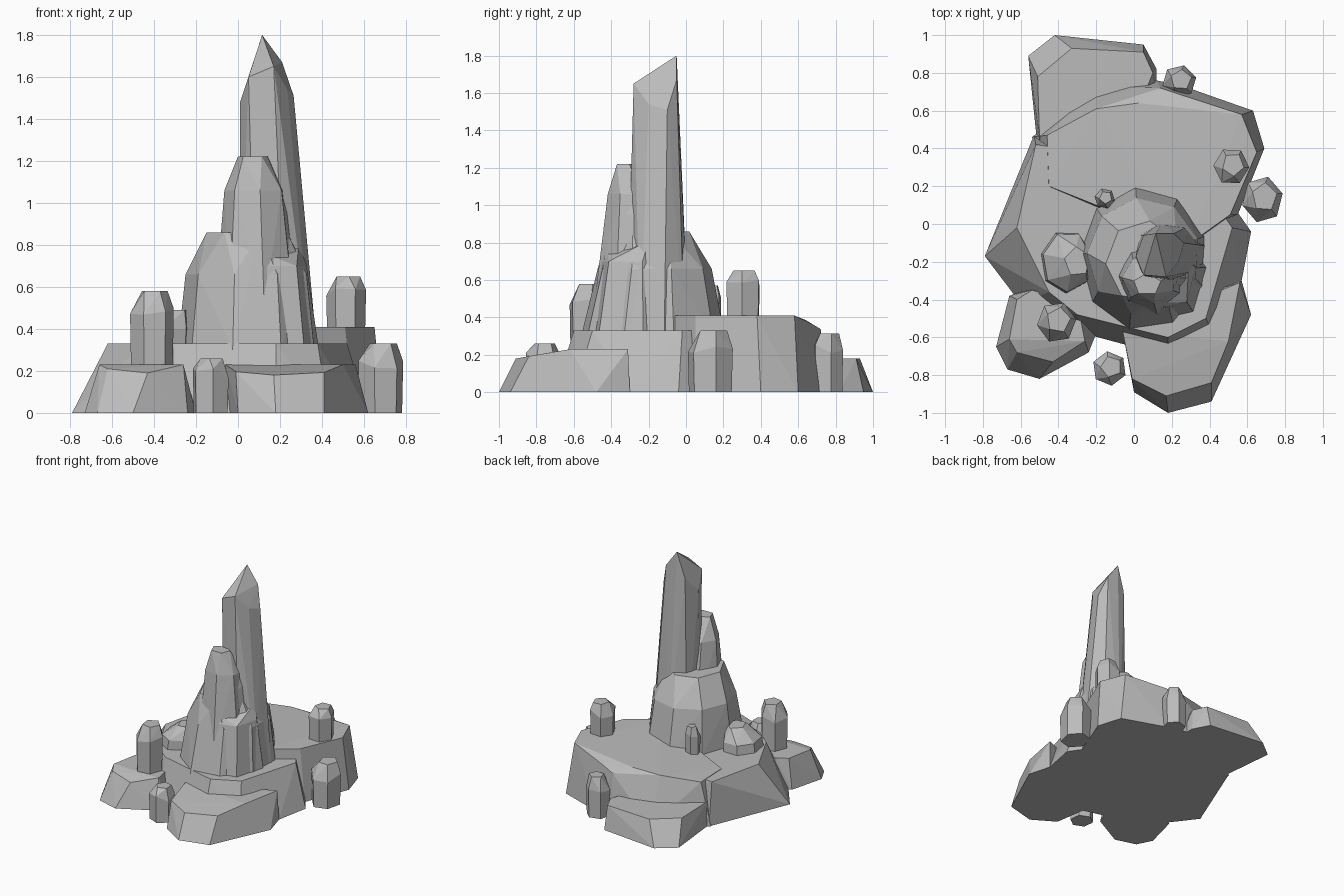
import bpy
import bmesh
import math
import random

old = bpy.data.objects.get("Cube")
if old:
    bpy.data.objects.remove(old, do_unlink=True)

stone = bpy.data.materials.new("stone_grey")
stone.use_nodes = True
grey = (.5, .5, .5, 1)
stone.diffuse_color = grey
stone.node_tree.nodes["Principled BSDF"].inputs["Base Color"].default_value = grey


def hull(name, points):
    """Faceted convex rock wrapped around the given points."""
    bm = bmesh.new()
    for point in points:
        bm.verts.new(point)
    result = bmesh.ops.convex_hull(bm, input=bm.verts)
    loose = [v for v in bm.verts if not v.link_faces]
    bmesh.ops.delete(bm, geom=loose, context='VERTS')
    bmesh.ops.dissolve_limit(bm, angle_limit=math.radians(2),
                             verts=bm.verts, edges=bm.edges)
    bmesh.ops.recalc_face_normals(bm, faces=bm.faces)
    mesh = bpy.data.meshes.new(name)
    bm.to_mesh(mesh)
    bm.free()
    mesh.materials.append(stone)
    rock = bpy.data.objects.new(name, mesh)
    bpy.context.collection.objects.link(rock)
    return rock


def slab(name, foot, top, height):
    """Low rock: ground outline joined to a top outline; height is a rule of x, y."""
    points = [(x, y, 0) for x, y in foot]
    points += [(x, y, height(x, y)) for x, y in top]
    return hull(name, points)


def ring(x, y, z, rx, ry, sides, turn=0):
    """Points of a level oval cross-section."""
    angles = [turn + math.tau * i / sides for i in range(sides)]
    return [(x + rx * math.cos(a), y + ry * math.sin(a), z) for a in angles]


def crystal(name, x, y, low, high, rx, ry, seed):
    """Small six-sided crystal with an uneven chamfered tip."""
    rng = random.Random(seed)
    turn = rng.uniform(0, math.pi / 3)
    tall = high - low
    points = ring(x, y, low, rx * .95, ry * .95, 6, turn)
    for px, py, pz in ring(x, y, high - tall * .28, rx, ry, 6, turn):
        points.append((px, py, pz + tall * rng.uniform(-.08, .1)))
    points += ring(x + rx * .1, y + ry * .1, high, rx * .62, ry * .62, 5, turn)
    return hull(name, points)


# Ground ledges
slab("main_ledge",
     [(-.79, -.17), (-.53, .47), (.3, .4), (.55, .06), (.62, -.04),
      (.57, -.3), (.43, -.6), (.18, -.7), (-.3, -.57), (-.6, -.42)],
     [(-.62, -.02), (-.52, .42), (.3, .3), (.52, -.02), (.38, -.5),
      (.18, -.6), (-.3, -.48), (-.45, -.36)],
     lambda x, y: .33)

slab("rear_plateau",
     [(-.54, .46), (-.2, .73), (.12, .76), (.26, .73), (.63, .6),
      (.69, .4), (.55, .05), (.1, -.12), (-.5, .3)],
     [(-.46, .47), (-.2, .61), (.02, .64), (.14, .72), (.26, .68), (.57, .58),
      (.65, .38), (.51, .05), (.3, -.1), (-.45, .2)],
     lambda x, y: .41 - max(0, -x) * .17 - max(0, y - .6) * .6)

slab("back_step",
     [(-.56, .89), (-.42, 1), (.05, .95), (.12, .82), (.12, .7), (-.51, .4)],
     [(-.51, .78), (-.33, .93), (.05, .91), (.1, .8), (.02, .6), (-.5, .45)],
     lambda x, y: .18)

slab("front_step",
     [(0, -.89), (.18, -1), (.41, -.94), (.62, -.48), (.57, -.3), (-.06, -.5)],
     [(-.01, -.82), (.17, -.91), (.41, -.84), (.5, -.62), (.56, -.31), (-.06, -.57)],
     lambda x, y: min(.23, .18 + (y + .91) * .18))

slab("side_step",
     [(-.73, -.65), (-.67, -.77), (-.5, -.82), (-.24, -.68), (-.2, -.58),
      (-.3, -.4), (-.55, -.34), (-.66, -.38)],
     [(-.66, -.61), (-.62, -.68), (-.43, -.73), (-.26, -.62), (-.3, -.42),
      (-.54, -.35), (-.62, -.4)],
     lambda x, y: min(.23, .19 + (y + .73) * .4))

# Central spires
hull("wide_spire",
     ring(.05, -.18, .3, .34, .39, 9, .3)
     + ring(.05, -.17, .66, .3, .31, 9, .3)
     + ring(.05, -.2, .86, .2, .22, 7, .5))

hull("front_shard",
     ring(.17, -.28, .3, .22, .25, 6, .2)
     + ring(.18, -.27, .7, .15, .19, 6, .2)
     + [(.29, -.2, .81), (.12, -.42, .76)])

hull("middle_spire",
     ring(.09, -.27, .5, .2, .22, 7, .4)
     + ring(.08, -.29, 1.06, .145, .13, 7, .4)
     + ring(.07, -.32, 1.22, .075, .06, 5, .3))

hull("side_shard",
     ring(.18, -.28, .6, .1, .13, 5, .2)
     + ring(.18, -.28, .95, .06, .09, 5, .2)
     + [(.17, -.31, 1.12), (.21, -.27, 1.06)])

hull("tall_spire",
     ring(.19, -.15, .3, .19, .17, 8, .2)
     + [(.01, -.17, 1.48), (.05, -.27, 1.6), (.17, -.28, 1.65),
        (.235, -.2, 1.54), (.265, -.1, 1.51), (.21, -.05, 1.67),
        (.115, -.05, 1.8), (.05, -.06, 1.6)])

# Low boulder against the spires
hull("boulder",
     ring(-.36, -.2, .3, .14, .17, 7, .2)
     + ring(-.35, -.2, .4, .135, .16, 7, .2)
     + ring(-.3, -.2, .49, .07, .08, 5, .4))

# Scattered small crystals
crystal("front_crystal", -.41, -.52, .18, .58, .105, .11, 1)
crystal("plateau_crystal", .515, .305, .38, .65, .095, .1, 2)
crystal("left_crystal", .68, .13, 0, .33, .11, .125, 3)
crystal("rear_crystal", .24, .755, 0, .315, .092, .088, 4)
crystal("ground_crystal", -.13, -.765, 0, .26, .092, .092, 5)
crystal("tiny_crystal", -.155, .135, .33, .57, .055, .055, 6)
